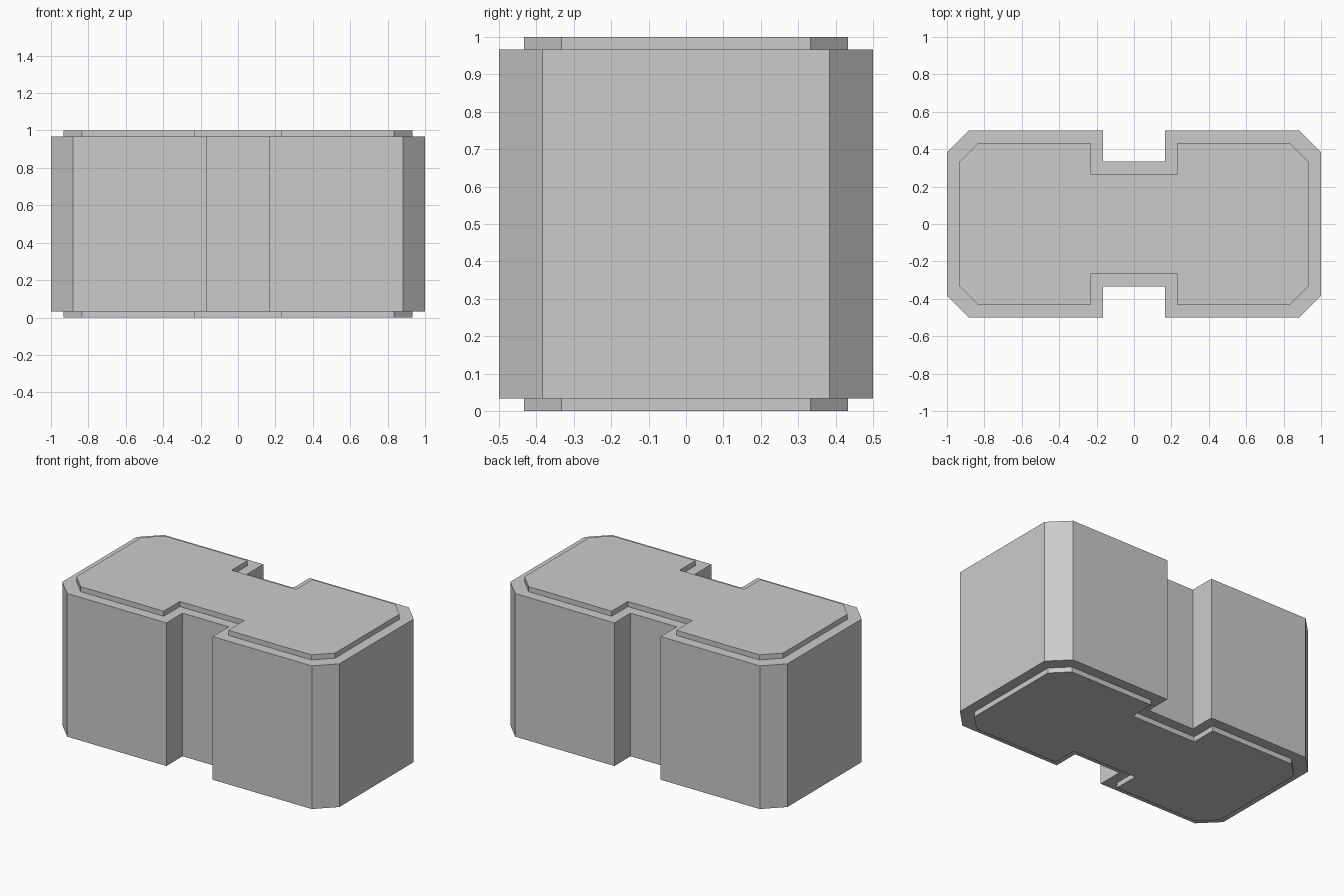
import bpy, bmesh

if "Cube" in bpy.data.objects:
    bpy.data.objects.remove(bpy.data.objects["Cube"])

# Quarter outlines: chamfered corner, then the side notch
OUTER = [(1.0, 0.383), (0.883, 0.5), (0.167, 0.5), (0.167, 0.333)]
INNER = [(0.933, 0.333), (0.833, 0.433), (0.233, 0.433), (0.233, 0.267)]


def full_outline(quarter):
    """Mirror a quarter outline into a counter-clockwise loop."""
    half = quarter + [(-x, y) for x, y in reversed(quarter)]
    return half + [(-x, -y) for x, y in half]


def loft(name, sections):
    """Join stacked outlines with side faces and close both ends."""
    bm = bmesh.new()
    rings = [[bm.verts.new((x, y, z)) for x, y in full_outline(q)] for q, z in sections]
    for low, high in zip(rings, rings[1:]):
        n = len(low)
        for i in range(n):
            j = (i + 1) % n
            bm.faces.new((low[i], low[j], high[j], high[i]))
    bm.faces.new(list(reversed(rings[0])))
    bm.faces.new(rings[-1])
    mesh = bpy.data.meshes.new(name)
    bm.to_mesh(mesh)
    bm.free()
    obj = bpy.data.objects.new(name, mesh)
    bpy.context.collection.objects.link(obj)
    return obj


# Notched block with a raised, inset plate on top and bottom
loft("notched_block", [
    (INNER, 0.0), (INNER, 0.033),
    (OUTER, 0.033), (OUTER, 0.967),
    (INNER, 0.967), (INNER, 1.0),
])
